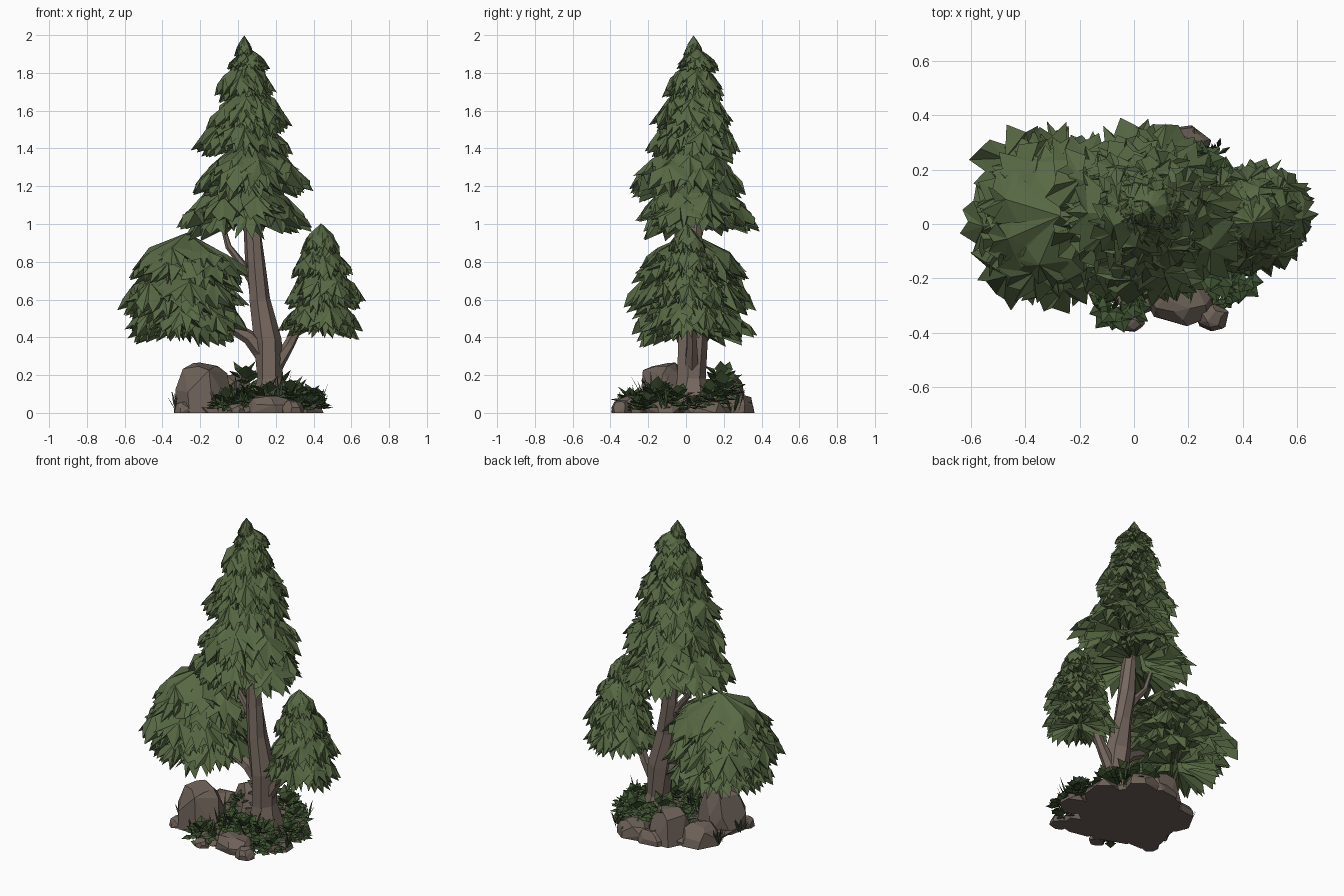
import bpy, bmesh, math, random
from mathutils import Vector

if "Cube" in bpy.data.objects:
    bpy.data.objects.remove(bpy.data.objects["Cube"])

random.seed(11)
R = random.uniform


def material(name, rgb):
    m = bpy.data.materials.new(name)
    lin = [((c / 255 + 0.055) / 1.055) ** 2.4 for c in rgb]
    m.diffuse_color = (*lin, 1)
    m.use_nodes = True
    m.node_tree.nodes["Principled BSDF"].inputs["Base Color"].default_value = m.diffuse_color
    return m


NEEDLE = material("needle green", (87, 104, 67))
BUSH = material("bush green", (63, 83, 50))
BARK = material("bark brown", (117, 103, 94))
STONE = material("stone brown", (109, 97, 88))


def finish(bm, name, mat):
    bmesh.ops.recalc_face_normals(bm, faces=bm.faces[:])
    me = bpy.data.meshes.new(name)
    bm.to_mesh(me)
    bm.free()
    me.materials.append(mat)
    ob = bpy.data.objects.new(name, me)
    bpy.context.collection.objects.link(ob)
    return ob


# Jagged half outline of a drooping frond: outward, sideways, down
HALF = [(.5, .6, .5), (.78, 1.0, .88), (.78, .6, .72), (.93, .55, 1.0), (.88, .25, .8)]
OUTLINE = HALF + [(1, 0, 1)] + [(u, -v, w) for u, v, w in reversed(HALF)]


def frond(bm, c, ang, rad, h, width):
    out = Vector((math.cos(ang), math.sin(ang), 0))
    side = Vector((-out.y, out.x, 0))

    def p(u, v, w, j=0.0):
        q = Vector(c) + out * u * rad + side * v * width - Vector((0, 0, w * h))
        return bm.verts.new(q + Vector((R(-j, j), R(-j, j), R(-j, j))))

    j = rad * 0.06
    top, ridge, under = p(0, 0, 0), p(.7, 0, .5, j), p(.2, 0, .74)
    ring = [p(*o, j) for o in OUTLINE]
    for a, b in zip(ring, ring[1:]):
        bm.faces.new((ridge, a, b))
        bm.faces.new((under, b, a))
    bm.faces.new((top, ridge, ring[0]))
    bm.faces.new((top, ring[-1], ridge))
    bm.faces.new((under, ring[0], top))
    bm.faces.new((under, top, ring[-1]))


def tier(bm, x, y, ztop, zrim, rad):
    n = max(5, round(5 + rad * 9))
    h = ztop - zrim
    # outer ring, then a ring lying on top, then a ring tucked below
    for scale, drop, lift in ((1, .86, 0), (.82, .66, .004), (.86, 1, -.02)):
        ph = R(0, 6)
        for i in range(n):
            a = ph + (i + R(-.2, .2)) * math.tau / n
            frond(bm, (x, y, ztop + lift), a, rad * scale * R(.9, 1.02),
                  (h + lift) * drop * R(.9, 1.06), math.pi * rad * scale / n * R(.9, 1.15))


def foliage(name, tiers):
    bm = bmesh.new()
    for t in tiers:
        tier(bm, *t)
    return finish(bm, name, NEEDLE)


foliage("main_crown", [
    (.035, .05, 1.25, .94, .36), (.075, .015, 1.45, 1.12, .345), (.03, .04, 1.61, 1.34, .275),
    (.06, .04, 1.74, 1.47, .235), (.04, .045, 1.87, 1.65, .175), (.055, .06, 1.93, 1.8, .12),
    (.033, .04, 1.995, 1.86, .055)])
foliage("left_crown", [
    (-.28, .03, .66, .37, .345), (-.30, .03, .83, .50, .375), (-.27, .03, .95, .66, .35)])
foliage("right_crown", [
    (.445, .02, .64, .40, .23), (.455, .02, .79, .54, .225), (.445, .015, .91, .69, .175),
    (.44, .005, 1.0, .82, .11)])


# Trunk and limbs: faceted tubes along points (x, y, z, radius)
def tube(name, pts, sides):
    bm = bmesh.new()
    rings = []
    for i, q in enumerate(pts):
        a, b = pts[max(i - 1, 0)], pts[min(i + 1, len(pts) - 1)]
        d = (Vector(b[:3]) - Vector(a[:3])).normalized()
        u = d.cross(Vector((0, 1, 0))).normalized()
        v = d.cross(u)
        rings.append([bm.verts.new(Vector(q[:3]) + (u * math.cos(t) + v * math.sin(t)) * q[3] * R(.9, 1.1))
                      for t in (k * math.tau / sides + i * .15 for k in range(sides))])
    for a, b in zip(rings, rings[1:]):
        for k in range(sides):
            m = (k + 1) % sides
            bm.faces.new((a[k], a[m], b[m], b[k]))
    bm.faces.new(rings[0])
    bm.faces.new(rings[-1])
    return finish(bm, name, BARK)


tube("trunk", [(.17, .03, .03, .12), (.17, .03, .18, .075), (.155, .03, .38, .078), (.115, .03, .6, .06),
               (.09, .04, .8, .05), (.072, .045, 1.02, .042), (.05, .04, 1.4, .028), (.033, .04, 1.9, .01)], 7)
tube("left_limb", [(.15, .03, .3, .05), (.06, .02, .4, .038), (-.06, .01, .47, .03),
                   (-.25, .03, .6, .025), (-.27, .03, .88, .008)], 6)
tube("upper_limb", [(.09, .035, .68, .03), (.02, .04, .79, .02), (-.05, .045, .88, .017),
                    (-.09, .05, 1.02, .012)], 6)
tube("right_limb", [(.18, .03, .22, .045), (.27, .03, .36, .032), (.34, .025, .5, .024),
                    (.44, .015, .66, .02), (.44, .01, .94, .006)], 6)


# Rocks: convex hulls of jittered domes with flat bottoms
def rock(name, x, y, rx, ry, h, n=7):
    bm = bmesh.new()
    ph = R(0, 6)
    for z, s in ((0, 1), (.45, .95), (.85, .75), (1, .45)):
        k = n if s > .8 else n - 2
        for i in range(k):
            a = ph + s * 2 + (i + R(-.25, .25)) * math.tau / k
            f = s * R(.85, 1.04)
            zz = z * h * R(.85, 1.0) if z else 0
            bm.verts.new((x + rx * f * math.cos(a), y + ry * f * math.sin(a), zz))
    res = bmesh.ops.convex_hull(bm, input=bm.verts[:])
    bmesh.ops.delete(bm, geom=list({g for g in res["geom_interior"] + res["geom_unused"]
                                    if isinstance(g, bmesh.types.BMVert)}), context='VERTS')
    bmesh.ops.dissolve_limit(bm, angle_limit=.25, verts=bm.verts[:], edges=bm.edges[:])
    return finish(bm, name, STONE)


rock("ground_mound", .03, .0, .36, .34, .07, 12)
for i, r in enumerate([
        (-.18, -.12, .165, .15, .28), (.17, -.28, .14, .1, .1), (.29, -.34, .065, .055, .07),
        (-.01, -.36, .05, .04, .05), (-.29, -.2, .06, .06, .06), (-.02, .2, .14, .14, .21),
        (-.2, .13, .13, .13, .12), (.17, .28, .13, .09, .1), (.33, .1, .1, .13, .07),
        (.04, .3, .11, .07, .08), (.36, -.12, .1, .1, .07)]):
    rock(f"rock_{i + 1}", *r)


# Bushes: rosettes of folded pointed leaves
def leaf(bm, base, d, length, width):
    d = d.normalized()
    s = d.cross(Vector((0, 0, 1)))
    s = s.normalized() if s.length > .01 else Vector((1, 0, 0))
    up = s.cross(d)

    def put(u, v, w):
        q = base + d * u * length + s * v * width + up * w * width
        q.z = max(q.z, .003)
        return bm.verts.new(q)
    b, m, l, r, t = put(0, 0, 0), put(.55, 0, .35), put(.5, 1, 0), put(.5, -1, 0), put(1, 0, -.3)
    for f in ((b, m, l), (b, r, m), (m, t, l), (m, r, t), (b, l, t), (b, t, r)):
        bm.faces.new(f)


def bush(name, x, y, rad, h, n=24):
    bm = bmesh.new()
    for i in range(n):
        a = i * 2.4 + R(-.3, .3)
        e = math.sqrt((i + .5) / n)
        out = Vector((math.cos(a), math.sin(a), 0))
        base = Vector((x, y, 0)) + out * rad * .4 * e + Vector((0, 0, h * (.6 - .45 * e * e)))
        leaf(bm, base, out * (.15 + e) + Vector((0, 0, .9 - .8 * e + R(-.15, .2))),
             rad * R(.6, .85), rad * R(.27, .38))
    return finish(bm, name, BUSH)


for i, b in enumerate([
        (.16, -.15, .12, .18), (.29, -.16, .12, .19), (.4, -.04, .09, .17), (.04, .19, .13, .32),
        (.22, .2, .13, .23), (.32, .13, .1, .19), (-.06, -.29, .11, .12), (.38, -.2, .09, .1),
        (.04, -.12, .1, .17), (.42, .04, .07, .1), (-.05, .1, .09, .2), (.32, -.26, .06, .09)]):
    bush(f"bush_{i + 1}", *b)


# Grass tufts: thin upright blades
def grass(name, x, y, h, n=9):
    bm = bmesh.new()
    for i in range(n):
        a = R(0, math.tau)
        out = Vector((math.cos(a), math.sin(a), 0))
        leaf(bm, Vector((x, y, 0)) + out * R(0, .03), out * R(.2, .6) + Vector((0, 0, 1)),
             h * R(.6, 1.05), .009)
    return finish(bm, name, BUSH)


for i, g in enumerate([(-.31, -.12, .12), (-.08, -.33, .13), (0, -.25, .2), (.42, -.1, .17),
                       (-.3, .1, .12), (.3, .25, .15), (-.02, -.12, .24), (.22, -.17, .22)]):
    grass(f"grass_tuft_{i + 1}", *g)
